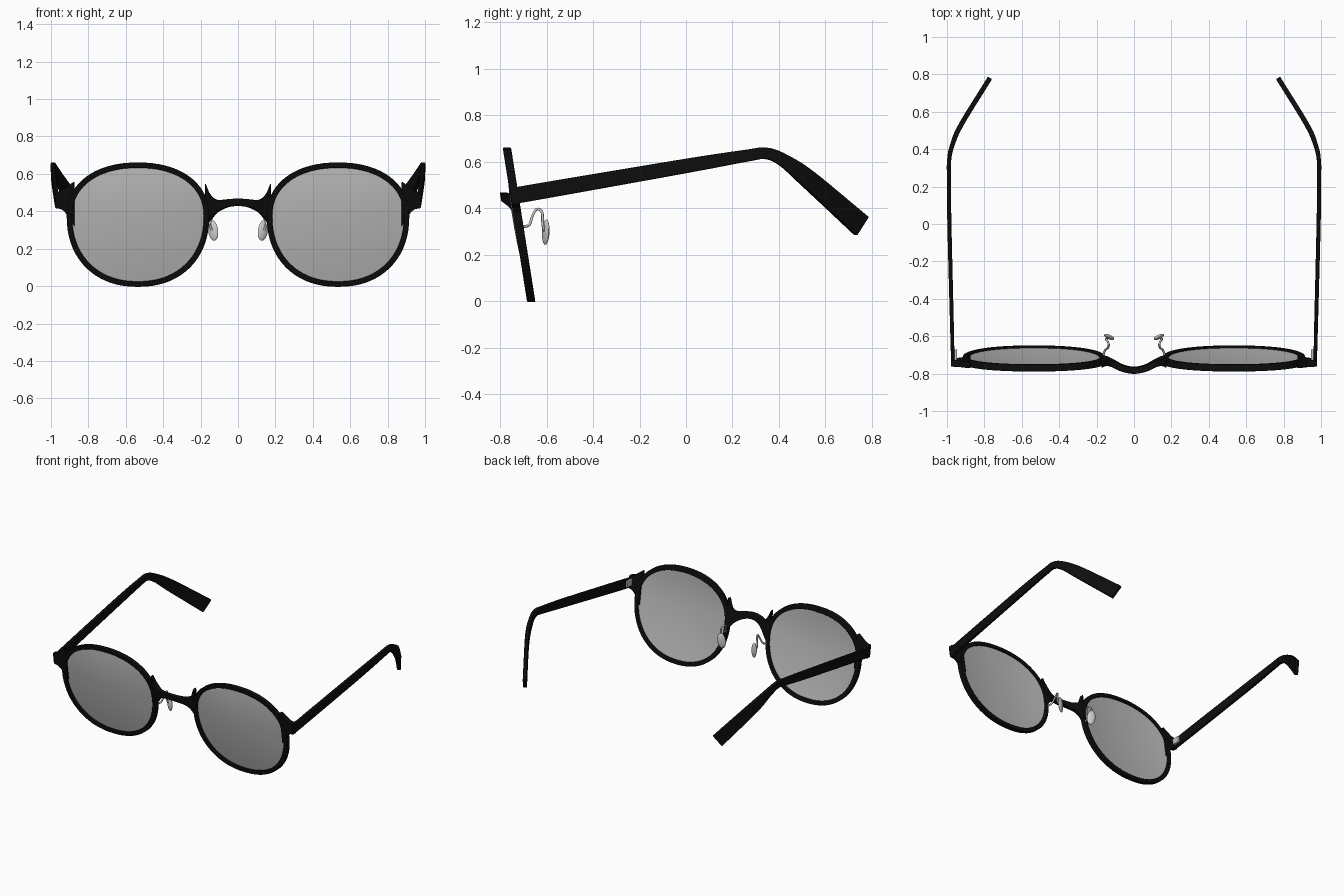
import bpy, bmesh, math
from mathutils import Vector, Matrix

if "Cube" in bpy.data.objects:
    bpy.data.objects.remove(bpy.data.objects["Cube"])


def material(name, rgb):
    m = bpy.data.materials.new(name)
    m.use_nodes = True
    m.diffuse_color = (*rgb, 1)
    m.node_tree.nodes["Principled BSDF"].inputs["Base Color"].default_value = (*rgb, 1)
    return m


black = material("black acetate", (0.004, 0.004, 0.004))
tint = material("grey lens", (0.5, 0.5, 0.5))
silver = material("silver metal", (0.55, 0.55, 0.55))
clear = material("pale pad", (0.62, 0.62, 0.62))


def finish(bm, name, mat, mirror=True, bevel=0.0):
    bmesh.ops.recalc_face_normals(bm, faces=bm.faces)
    me = bpy.data.meshes.new(name)
    bm.to_mesh(me)
    bm.free()
    ob = bpy.data.objects.new(name, me)
    bpy.context.collection.objects.link(ob)
    me.materials.append(mat)
    if bevel:
        b = ob.modifiers.new("Bevel", "BEVEL")
        b.width, b.segments, b.limit_method = bevel, 2, "ANGLE"
    if mirror:
        m = ob.modifiers.new("Mirror", "MIRROR")
        m.use_mirror_merge = False
    bpy.ops.object.select_all(action="DESELECT")
    ob.select_set(True)
    bpy.context.view_layer.objects.active = ob
    bpy.ops.object.shade_smooth_by_angle(angle=math.radians(40))
    return ob


def lean(p):
    """Place a point of the flat front on its tilted plane."""
    return Vector((p[0], p[1] - 0.667 - 0.158 * p[2], p[2]))


def smooth(rows, steps=6):
    """Catmull-Rom interpolation through rows of numbers."""
    v = [Vector(r) for r in rows]
    v = [v[0] * 2 - v[1]] + v + [v[-1] * 2 - v[-2]]
    out = []
    for a, b, c, d in zip(v, v[1:], v[2:], v[3:]):
        for i in range(steps):
            t = i / steps
            out.append(0.5 * (2 * b + (c - a) * t + (2 * a - 5 * b + 4 * c - d) * t**2
                              + (3 * b - a - 3 * c + d) * t**3))
    return out + [v[-2]]


def bar(name, rows, place=Vector, mirror=True, upright=False):
    """Sweep a rectangle along rows of x, y, z, height, thickness."""
    rows = smooth(rows)
    bm = bmesh.new()
    rings = []
    for i, r in enumerate(rows):
        p = Vector(r[:3])
        t = (Vector(rows[min(i + 1, len(rows) - 1)][:3]) - Vector(rows[max(i - 1, 0)][:3])).normalized()
        side = t.cross(Vector((0, 0, 1))).normalized()
        up = Vector((0, 0, 1)) if upright else side.cross(t)
        rings.append([bm.verts.new(place(p + up * r[3] / 2 * a + side * r[4] / 2 * b))
                      for a, b in ((1, 1), (1, -1), (-1, -1), (-1, 1))])
    for a, b in zip(rings, rings[1:]):
        for k in range(4):
            bm.faces.new((a[k], a[k - 1], b[k - 1], b[k]))
    bm.faces.new(rings[0])
    bm.faces.new(rings[-1])
    return finish(bm, name, black, mirror, 0.004)


# Lens outline: flatter top, deeper bottom
SIDES = 72


def outline(i, grow=0.0, scale=1.0):
    a = 2 * math.pi * i / SIDES
    c, s = math.cos(a), math.sin(a)
    power = 2 / 2.2
    x = math.copysign(abs(c) ** power, c) * (0.352 + grow)
    z = math.copysign(abs(s) ** power, s) * ((0.257 if s > 0 else 0.35) + grow)
    return 0.535 + x * scale, 0.375 + z * scale


# Rims
bm = bmesh.new()
loops = []
for grow, y in ((0, -0.018), (0.029, -0.018), (0.029, 0.018), (0, 0.018)):
    loops.append([])
    for i in range(SIDES):
        x, z = outline(i, grow)
        loops[-1].append(bm.verts.new(lean((x, y, z))))
for k in range(4):
    a, b = loops[k], loops[k - 1]
    for i in range(SIDES):
        bm.faces.new((a[i], a[i - 1], b[i - 1], b[i]))
finish(bm, "rim", black, bevel=0.004)

# Lenses: two gently domed skins
bm = bmesh.new()
for back in (0.0, 0.008):
    centre = bm.verts.new(lean((0.535, back - 0.024, 0.375)))
    prev = None
    for step in range(1, 7):
        f = step / 6
        ring = []
        for i in range(SIDES):
            x, z = outline(i, 0.004, f)
            ring.append(bm.verts.new(lean((x, back - 0.024 * (1 - f * f), z))))
        for i in range(SIDES):
            if prev:
                bm.faces.new((prev[i], prev[i - 1], ring[i - 1], ring[i]))
            else:
                bm.faces.new((centre, ring[i - 1], ring[i]))
        prev = ring
    if back:
        for i in range(SIDES):
            bm.faces.new((edge[i], edge[i - 1], prev[i - 1], prev[i]))
    edge = prev
finish(bm, "lens", tint)

# Bridge, arched upward and forward
half = [(0.175, 0, 0.43, 0.24, 0.034), (0.145, 0, 0.42, 0.13, 0.034),
        (0.11, -0.012, 0.428, 0.065, 0.034), (0.06, -0.034, 0.442, 0.044, 0.034)]
bar("bridge", half + [(0, -0.044, 0.448, 0.04, 0.034)]
    + [(-r[0], *r[1:]) for r in reversed(half)], lean, mirror=False, upright=True)

# End pieces joining rims to temples
bar("end_piece", [(0.875, 0, 0.44, 0.24, 0.034), (0.91, 0, 0.455, 0.16, 0.034),
                  (0.94, 0, 0.46, 0.105, 0.034), (0.978, 0, 0.46, 0.085, 0.034)],
    lean, upright=True)

# Temples with bent, widening ear tips
bar("temple", [(0.969, -0.75, 0.452, 0.07, 0.016), (0.972, -0.6, 0.478, 0.07, 0.02),
               (0.987, 0, 0.582, 0.062, 0.022), (0.99, 0.26, 0.626, 0.052, 0.022),
               (0.988, 0.345, 0.636, 0.05, 0.022), (0.972, 0.42, 0.606, 0.056, 0.024),
               (0.925, 0.53, 0.522, 0.08, 0.026), (0.785, 0.757, 0.322, 0.1, 0.026)])

# Hinges
bm = bmesh.new()
bmesh.ops.create_cube(bm, size=1, matrix=Matrix.Translation((0.954, -0.7, 0.465))
                      @ Matrix.Diagonal((0.016, 0.06, 0.045, 1)))
finish(bm, "hinge", silver, bevel=0.003)

# Nose pads
bm = bmesh.new()
bmesh.ops.create_uvsphere(bm, u_segments=20, v_segments=12, radius=1,
                          matrix=Matrix.Translation((0.133, -0.604, 0.297))
                          @ Matrix.Rotation(math.radians(25), 4, "Z")
                          @ Matrix.Rotation(math.radians(8), 4, "Y")
                          @ Matrix.Diagonal((0.029, 0.012, 0.055, 1)))
finish(bm, "nose_pad", clear)

# Nose pad wires
cu = bpy.data.curves.new("pad_wire", "CURVE")
cu.dimensions, cu.bevel_depth, cu.bevel_resolution = "3D", 0.006, 2
path = smooth([(0.165, -0.705, 0.32), (0.155, -0.675, 0.328), (0.14, -0.662, 0.365),
               (0.135, -0.643, 0.396), (0.145, -0.62, 0.382), (0.15, -0.617, 0.33),
               (0.14, -0.61, 0.3)], 4)
sp = cu.splines.new("POLY")
sp.points.add(len(path) - 1)
for p, v in zip(sp.points, path):
    p.co = (*v, 1)
cu.materials.append(silver)
wire = bpy.data.objects.new("pad_wire", cu)
bpy.context.collection.objects.link(wire)
wire.modifiers.new("Mirror", "MIRROR").use_mirror_merge = False
